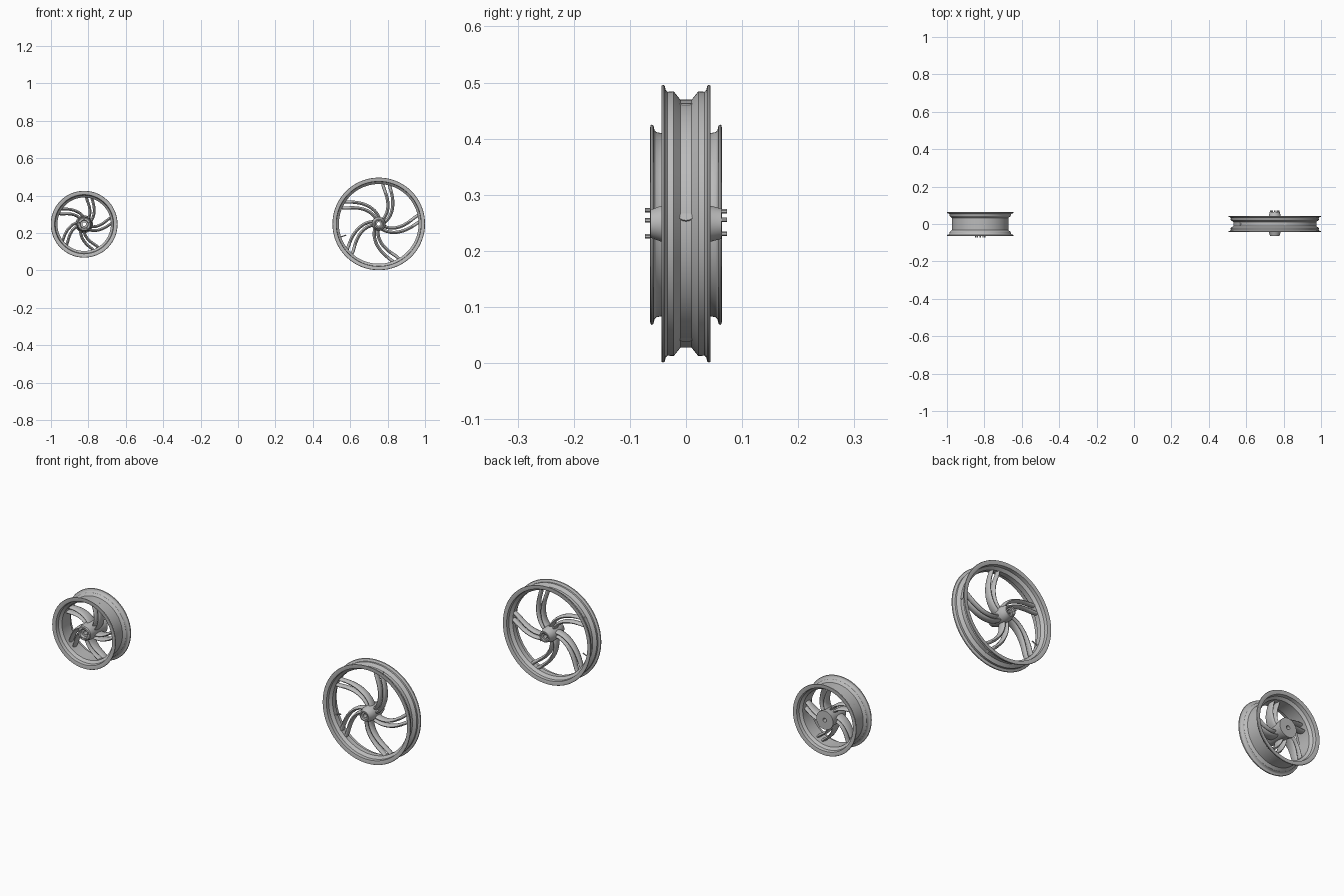
import bpy, bmesh, math
from mathutils import Vector

cube = bpy.data.objects.get("Cube")
if cube:
    bpy.data.objects.remove(cube, do_unlink=True)

metal = bpy.data.materials.new("cast grey metal")
metal.use_nodes = True
grey = (0.5, 0.5, 0.5, 1)
metal.diffuse_color = grey
metal.node_tree.nodes["Principled BSDF"].inputs["Base Color"].default_value = grey


def polar(r, a, y=0.0):
    return Vector((r * math.cos(a), y, r * math.sin(a)))


def finish(name, bm, centre, angle=35):
    bmesh.ops.recalc_face_normals(bm, faces=bm.faces)
    mesh = bpy.data.meshes.new(name)
    bm.to_mesh(mesh)
    bm.free()
    mesh.materials.append(metal)
    ob = bpy.data.objects.new(name, mesh)
    bpy.context.collection.objects.link(ob)
    ob.location = centre
    bpy.ops.object.select_all(action='DESELECT')
    ob.select_set(True)
    bpy.context.view_layer.objects.active = ob
    bpy.ops.object.shade_smooth_by_angle(angle=math.radians(angle))
    return ob


def bridge(bm, rings, loop):
    n = len(rings[0])
    last = len(rings) if loop else len(rings) - 1
    for i in range(last):
        a, b = rings[i], rings[(i + 1) % len(rings)]
        for j in range(n):
            k = (j + 1) % n
            bm.faces.new((a[j], a[k], b[k], b[j]))


def lathe(name, profile, centre, closed=True, steps=96):
    """Turn (radius, y) points round the axle."""
    bm = bmesh.new()
    rings = [[bm.verts.new(polar(r, math.tau * j / steps, y)) for j in range(steps)]
             for r, y in profile]
    bridge(bm, rings, closed)
    if not closed:
        bm.faces.new(rings[0])
        bm.faces.new(rings[-1])
    return finish(name, bm, centre)


def rim(name, half, centre, inner):
    """Mirrored outer profile plus an inner skin."""
    outer = half + [(r, -y) for r, y in reversed(half)]
    skin = inner + [(r, -y) for r, y in reversed(inner)]
    lathe(name, outer + skin[::-1], centre, steps=128)


def spokes(name, centre, r0, r1, end, sweep, gap, width, depth):
    """Five pairs of swept bars that lean round and spread towards the rim."""
    bm = bmesh.new()
    n, sides = 16, 12

    def point(t, s):
        return polar(r0 + (r1 - r0) * t, s + end - sweep * max(1 - t, 0) ** 1.3)

    for i in range(5):
        turn = math.tau * i / 5
        for side in (-1, 1):
            rings = []
            for k in range(n + 1):
                t = k / n
                p = point(t, turn)
                d = (point(t + 0.01, turn) - point(t - 0.01, turn)).normalized()
                across = Vector((-d.z, 0, d.x))
                p += across * side * (gap[0] + (gap[1] - gap[0]) * t)
                h = depth[0] + (depth[1] - depth[0]) * t
                ring = []
                for j in range(sides):
                    c, s = math.cos(math.tau * j / sides), math.sin(math.tau * j / sides)
                    ring.append(bm.verts.new(p + across * width * c + Vector((0, h * s, 0))))
                rings.append(ring)
            bridge(bm, rings, False)
            bm.faces.new(rings[0])
            bm.faces.new(rings[-1])
    finish(name, bm, centre, 50)


def rod(name, centre, start, stop, radius, sides):
    bm = bmesh.new()
    bmesh.ops.create_cone(bm, cap_ends=True, segments=sides, radius1=radius,
                          radius2=radius, depth=(stop - start).length)
    turn = (stop - start).to_track_quat('Z', 'Y')
    for v in bm.verts:
        v.co = turn @ v.co + (start + stop) / 2
    finish(name, bm, centre)


def bolts(name, centre, ring, y0, y1):
    for i in range(5):
        a = math.radians(90) + math.tau * i / 5
        rod(f"{name}_{i + 1}", centre, polar(ring, a, y0), polar(ring, a, y1), 0.004, 6)


# Large narrow wheel
big = Vector((0.7525, 0, 0.2485))
rim("large_rim",
    [(0.240, 0.044), (0.246, 0.0435), (0.2475, 0.041), (0.246, 0.038), (0.238, 0.036),
     (0.235, 0.033), (0.236, 0.022), (0.221, 0.010)], big,
    [(0.227, 0.041), (0.226, 0.024), (0.213, 0.012)])
spokes("large_spokes", big, 0.022, 0.219, math.radians(80), math.radians(52),
       (0.009, 0.017), 0.0085, (0.022, 0.013))
lathe("large_hub", [(0.010, -0.055), (0.018, -0.055), (0.020, -0.063), (0.025, -0.063),
                    (0.032, -0.044), (0.037, -0.030), (0.037, 0.030), (0.032, 0.044),
                    (0.027, 0.063), (0.020, 0.063), (0.018, 0.055), (0.010, 0.055)], big)
bolts("large_hub_bolt", big, 0.022, 0.058, 0.073)
valve = math.radians(199)
rod("valve_stem", big, polar(0.218, valve), polar(0.184, valve), 0.003, 12)

# Small wide wheel
small = Vector((-0.8225, 0, 0.2468))
rim("small_rim",
    [(0.171, 0.064), (0.177, 0.0635), (0.1785, 0.061), (0.177, 0.058), (0.168, 0.056),
     (0.165, 0.053), (0.163, 0.043), (0.151, 0.032)], small,
    [(0.158, 0.061), (0.155, 0.045), (0.143, 0.034)])
spokes("small_spokes", small, 0.025, 0.147, math.radians(80), math.radians(48),
       (0.009, 0.014), 0.0075, (0.030, 0.018))
lathe("small_hub", [(0.010, -0.050), (0.020, -0.050), (0.022, -0.064), (0.032, -0.064),
                    (0.036, -0.060), (0.040, -0.035), (0.042, 0.030), (0.047, 0.050),
                    (0.047, 0.062), (0.010, 0.062)], small)
bolts("small_hub_bolt", small, 0.026, -0.058, -0.073)
